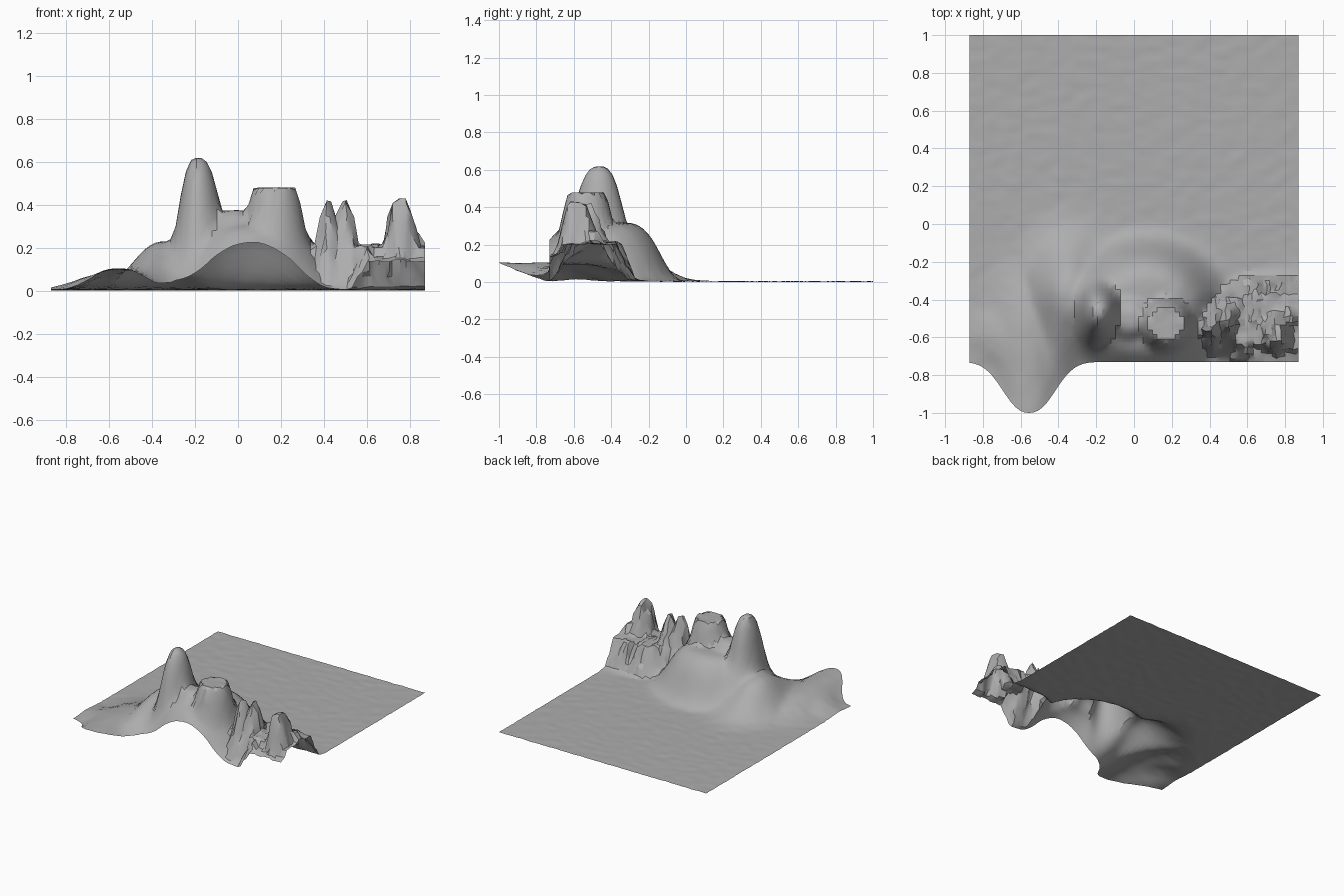
import bpy, bmesh, math, random
from mathutils import Vector, noise

if "Cube" in bpy.data.objects:
    bpy.data.objects.remove(bpy.data.objects["Cube"])
random.seed(4)

WIDTH, FRONT, BACK = 0.87, -0.73, 1.0
STEPS = 72


def bump(x, y, cx, cy, height, sx, sy, power):
    r = math.hypot((x - cx) / sx, (y - cy) / sy)
    return height * math.exp(-r ** power)


def ramp(v, low, high):
    t = max(0.0, min(1.0, (v - low) / (high - low)))
    return t * t * (3 - 2 * t)


def blend(a, b, soft=0.07):
    # Maximum of two heights with a rounded join
    t = max(soft - abs(a - b), 0) / soft
    return max(a, b) + t * t * soft / 4 * min(1, min(a, b) / 0.1)


def hills(x, y):
    # Broad mound with a tall rounded peak and a flat-topped peak
    dome = bump(x, y, 0.06, -0.43, 0.315, 0.36, 0.31 if y > -0.43 else 0.37, 5)
    tall = bump(x, y, -0.19, -0.46, 0.615, 0.11 if x < -0.19 else 0.14,
                0.18 if y < -0.46 else 0.16, 3)
    skirt = bump(x, y, -0.18, -0.44, 0.4, 0.17, 0.22, 2.2)
    saddle = bump(x, y, -0.02, -0.5, 0.37, 0.16, 0.15, 4)
    flat = min(0.475, bump(x, y, 0.17, -0.53, 0.53, 0.16, 0.16, 4.5))
    # Low shoulder running out to the left
    shoulder = bump(x, y, -0.34, -0.38, 0.225, 0.19, 0.26, 2.4)
    height = 0.0
    for part in (shoulder, dome, skirt, saddle, tall, flat):
        height = blend(height, part)
    return height


def crags(x, y):
    # Jagged rocks along the right, built on a low shelf
    if x < 0.33:
        return 0.0
    edge = -0.35 + 0.1 * ramp(x, 0.36, 0.62)
    shelf = 0.2 * ramp(y, FRONT - 0.22 * ramp(x, 0.5, 0.66), -0.6)
    shelf *= 1 - ramp(y, edge - 0.13, edge)
    shelf *= ramp(x, 0.34, 0.42)
    peaks = [(0.42, -0.54, 0.41, 0.075), (0.5, -0.52, 0.43, 0.075),
             (0.76, -0.58, 0.44, 0.1), (0.84, -0.5, 0.25, 0.1)]
    rock = max(bump(x, y, cx, cy, h, s, s * 1.4, 2) for cx, cy, h, s in peaks)
    rock *= ramp(y, FRONT - 0.05, -0.63)
    return max(shelf, rock)


def build_terrain():
    bm = bmesh.new()
    bmesh.ops.create_grid(bm, x_segments=STEPS, y_segments=STEPS, size=1)
    middle, half = (BACK + FRONT) / 2, (BACK - FRONT) / 2
    for v in bm.verts:
        x, y = v.co.x * WIDTH, middle + v.co.y * half
        border = abs(v.co.x) > 0.999 or abs(v.co.y) > 0.999
        rock = crags(x, y)
        hill = hills(x, y)
        z = max(hill, rock)

        # Terraced, shifted rock surfaces
        if rock > 0.02 and rock >= hill:
            cell = Vector((round(x / 0.05), round(y / 0.07), 0))
            z = max(0.004, z + 0.05 * noise.noise(cell * 0.73) * min(1, z / 0.1))
            z = 0.5 * z + 0.5 * round(z / 0.07) * 0.07
            if not border:
                x += random.uniform(-0.009, 0.009)
                y += random.uniform(-0.009, 0.009)

        # Rounded lip pulled out past the front edge on the left
        lobe = math.exp(-abs((x + 0.555) / 0.175) ** 2.4)
        pull = ramp(-y, 0.4, -FRONT)
        z = blend(z, 0.1 * lobe ** 1.2 * ramp(-y, 0.1, 0.6), 0.04)
        z = blend(z, bump(x, y, -0.6, -0.58, 0.07, 0.21, 0.13, 2.5), 0.04)
        y -= 0.27 * lobe * pull ** 1.5

        # Fine ripples over the flat ground
        z += 0.003 + 0.004 * noise.noise(Vector((x * 14 + y * 8, y * 26, 0)))
        v.co = (x, y, max(0.0, z))
    lowest = min(v.co.z for v in bm.verts)
    for v in bm.verts:
        v.co.z -= lowest
    mesh = bpy.data.meshes.new("terrain")
    bm.to_mesh(mesh)
    bm.free()
    obj = bpy.data.objects.new("terrain", mesh)
    bpy.context.collection.objects.link(obj)
    return obj


# Plain grey ground
grey = bpy.data.materials.new("grey_ground")
grey.use_nodes = True
colour = (0.42, 0.42, 0.42, 1)
grey.diffuse_color = colour
grey.node_tree.nodes["Principled BSDF"].inputs["Base Color"].default_value = colour

terrain = build_terrain()
terrain.data.materials.append(grey)
bpy.context.view_layer.objects.active = terrain
terrain.select_set(True)
bpy.ops.object.shade_smooth_by_angle(angle=math.radians(30))
